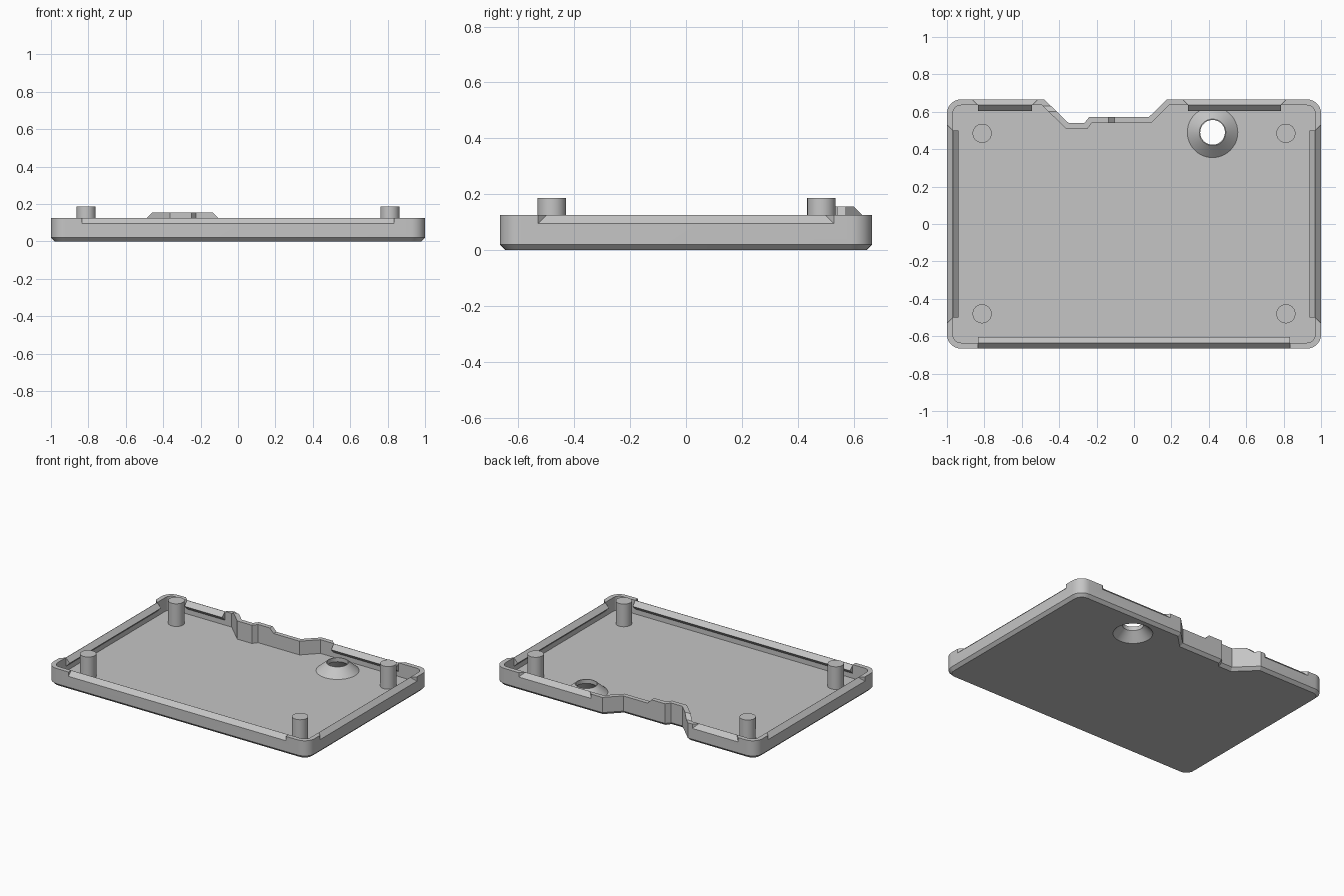
import bpy, bmesh, math
from mathutils import Vector, Matrix

if "Cube" in bpy.data.objects:
    bpy.data.objects.remove(bpy.data.objects["Cube"])

grey = bpy.data.materials.new("plain grey")
grey.use_nodes = True
colour = (0.56, 0.56, 0.56, 1)
grey.diffuse_color = colour
grey.node_tree.nodes["Principled BSDF"].inputs["Base Color"].default_value = colour

HALF_Y, WALL, FLOOR, RIM, LIP = 0.666, 0.031, 0.03, 0.125, 0.156


def make(name, bm):
    bmesh.ops.recalc_face_normals(bm, faces=bm.faces)
    mesh = bpy.data.meshes.new(name)
    bm.to_mesh(mesh)
    bm.free()
    mesh.materials.append(grey)
    ob = bpy.data.objects.new(name, mesh)
    bpy.context.collection.objects.link(ob)
    return ob


def activate(ob):
    bpy.ops.object.select_all(action="DESELECT")
    ob.select_set(True)
    bpy.context.view_layer.objects.active = ob


def boolean(ob, cutter, operation):
    cutter.hide_render = True
    mod = ob.modifiers.new("cut", "BOOLEAN")
    mod.operation, mod.object, mod.solver = operation, cutter, "EXACT"
    activate(ob)
    bpy.ops.object.modifier_apply(modifier=mod.name)
    bpy.data.objects.remove(cutter)


def hull(name, points):
    bm = bmesh.new()
    for p in points:
        bm.verts.new(p)
    bmesh.ops.convex_hull(bm, input=bm.verts)
    return make(name, bm)


def cone(name, x, y, z0, z1, r0, r1):
    bm = bmesh.new()
    bmesh.ops.create_cone(bm, cap_ends=True, segments=48, radius1=r0, radius2=r1, depth=z1 - z0,
                          matrix=Matrix.Translation((x, y, (z0 + z1) / 2)))
    return make(name, bm)


# Plan outline: rounded corners and a stepped notch in the back edge
def corner(cx, cy, start, r=0.075, steps=8):
    return [Vector((cx + r * math.cos(a), cy + r * math.sin(a)))
            for a in (math.radians(start + 90 * i / steps) for i in range(steps + 1))]


ex, ey = 1 - 0.075, HALF_Y - 0.075
notch = [(0.175, HALF_Y), (0.08, 0.572), (-0.24, 0.572), (-0.265, 0.54), (-0.35, 0.54), (-0.48, HALF_Y)]
outline = (corner(-ex, -ey, 180) + corner(ex, -ey, 270) + corner(ex, ey, 0)
           + [Vector(p) for p in notch] + corner(-ex, ey, 90))


def inset(d):
    out = []
    for i, p in enumerate(outline):
        a = (p - outline[i - 1]).normalized()
        b = (outline[(i + 1) % len(outline)] - p).normalized()
        n1, n2 = Vector((-a.y, a.x)), Vector((-b.y, b.x))
        out.append(p + d * (n1 + n2) / (1 + n1.dot(n2)))
    return out


def loft(name, levels, closed=False):
    bm = bmesh.new()
    loops = [[bm.verts.new((p.x, p.y, z)) for p in inset(d)] for d, z in levels]
    pairs = list(zip(loops, loops[1:]))
    if closed:
        pairs.append((loops[-1], loops[0]))
    else:
        bm.faces.new(loops[0])
        bm.faces.new(loops[-1])
    for lo, hi in pairs:
        for i in range(len(lo)):
            bm.faces.new((lo[i - 1], lo[i], hi[i], hi[i - 1]))
    return make(name, bm)


# Tray shell with chamfered base
tray = loft("tray", [(0.02, 0), (0, 0.02), (0, RIM), (WALL, RIM), (WALL, FLOOR)])

# Raised lip along the notch, with sloped ends
lip = loft("notch_lip", [(0, 0.1), (0, LIP), (WALL, LIP), (WALL, 0.1)], closed=True)
ends = [(RIM, -0.105, 0.632), (LIP + 0.01, -0.146, 0.591)]
boolean(lip, hull("lip_limit", [(x, y, z) for z, right, back in ends
                                for x in (-0.7, right) for y in (0.4, back)]), "INTERSECT")


# Snap edges: sloped cut outside the rim and a triangular bead inside it
def snap(name, along, edge, angle, half, taper):
    frame = Matrix.Rotation(math.radians(angle), 4, "Z")

    def prism(part, section, slope):
        points = []
        for v, z in section:
            reach = half + (0.03 + v if slope else 0)
            points += [frame @ Vector((along + s * reach, -edge - v, z)) for s in (-1, 1)]
        return hull(part, points)

    cut = prism("cutter", [(0.03, 0.065), (-0.04, 0.135), (0.03, 0.135)], taper)
    boolean(tray, cut, "DIFFERENCE")
    prism(name, [(-0.03, RIM), (-0.061, 0.094), (-0.03, 0.063)], False)


snap("front_bead", 0, HALF_Y, 0, 0.833, False)
snap("left_bead", 0, 1, 90, 0.5, True)
snap("right_bead", 0, 1, -90, 0.5, True)
snap("back_left_bead", -0.5375, HALF_Y, 180, 0.2475, True)
snap("back_right_bead", 0.69, HALF_Y, 180, 0.145, True)

# Corner posts
for side, x in (("left", 0.812), ("right", -0.812)):
    for end, y in (("front", -0.48), ("back", 0.485)):
        cone(f"{end}_{side}_post", x, y, FLOOR - 0.01, 0.187, 0.051, 0.051)

# Conical boss around a countersunk hole
hx, hy = 0.42, 0.49
boolean(tray, cone("cutter", hx, hy, -0.02, 0.04, 0.145, 0.085), "DIFFERENCE")
bm = bmesh.new()
profile = [(0.095, FLOOR), (0.066, 0.059), (0.066, 0.087), (0.071, 0.087), (0.135, FLOOR)]
verts = [bm.verts.new((r, 0, z)) for r, z in profile]
edges = [bm.edges.new((verts[i - 1], verts[i])) for i in range(len(verts))]
bmesh.ops.spin(bm, geom=verts + edges, cent=(0, 0, 0), axis=(0, 0, 1), angle=math.tau, steps=48)
bmesh.ops.remove_doubles(bm, verts=bm.verts, dist=0.0005)
bmesh.ops.translate(bm, verts=bm.verts, vec=(hx, hy, 0))
make("hole_boss", bm)

# Smooth round surfaces, crisp edges
for ob in list(bpy.context.scene.objects):
    if ob.type == "MESH":
        activate(ob)
        bpy.ops.object.shade_smooth_by_angle(angle=math.radians(30))
